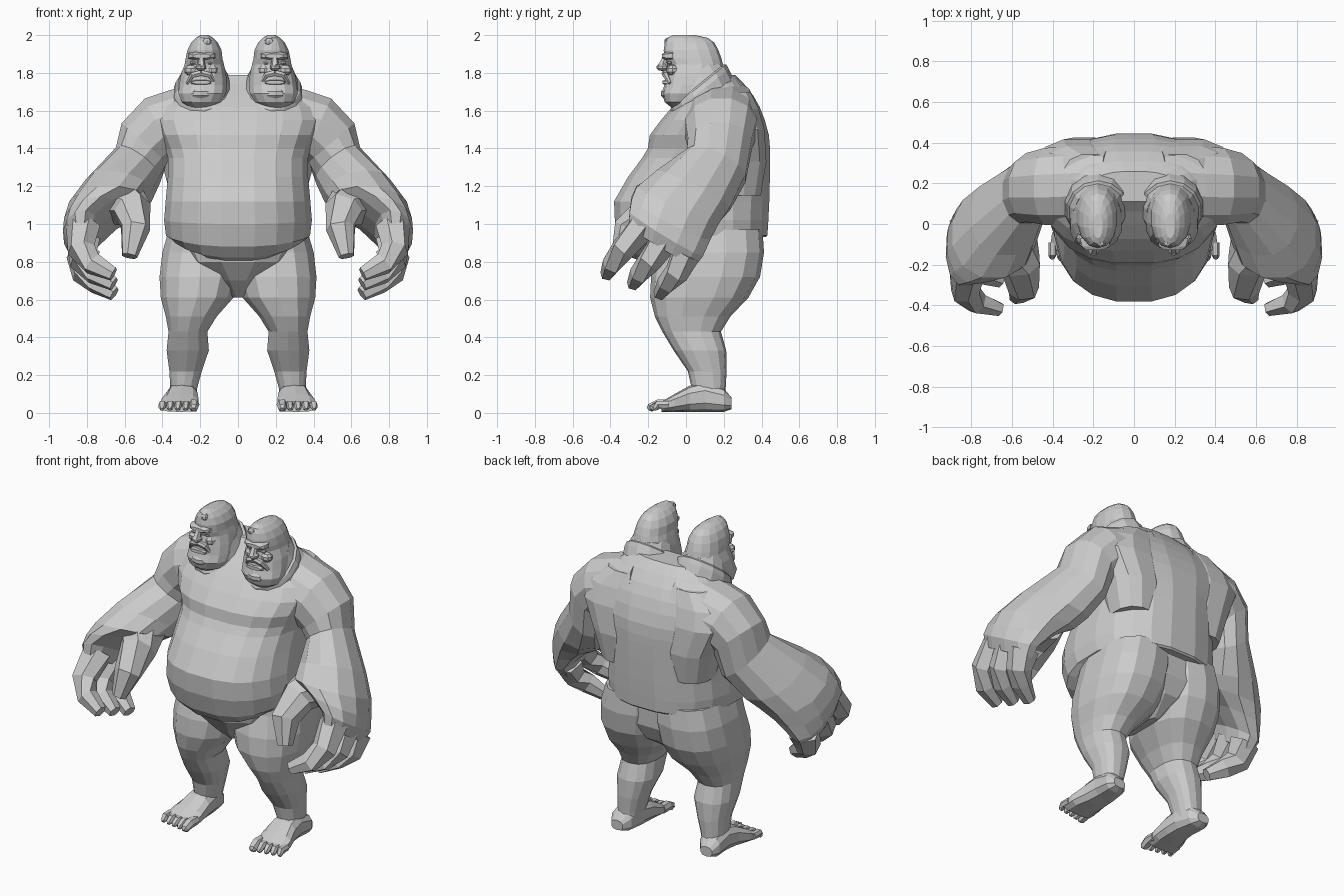
import bpy, bmesh, math
from mathutils import Vector as V

skin = bpy.data.materials.new("grey_skin")
skin.diffuse_color = (0.6, 0.6, 0.6, 1)


def finish(name, bm, mirror):
    bmesh.ops.recalc_face_normals(bm, faces=bm.faces)
    me = bpy.data.meshes.new(name)
    bm.to_mesh(me)
    bm.free()
    me.materials.append(skin)
    ob = bpy.data.objects.new(name, me)
    bpy.context.collection.objects.link(ob)
    if mirror:
        m = ob.modifiers.new("mirror", 'MIRROR')
        m.use_mirror_merge = False
    return ob


def spow(a, p):
    return math.copysign(abs(a) ** p, a)


def loft(name, rings, n=12, p=1.0, mirror=True, lifts=None):
    """Skin rings of (centre, half axis u, half axis v); lifts raise all but the front."""
    bm = bmesh.new()
    loops = []
    for k, (c, u, v) in enumerate(rings):
        loop = []
        for i in range(n):
            t = 2 * math.pi * (i + 0.5) / n
            q = V(c) + V(u) * spow(math.cos(t), p) + V(v) * spow(math.sin(t), p)
            if lifts:
                q.z += lifts[k] * (1 - max(0, -math.sin(t)) ** 1.5)
            loop.append(bm.verts.new(q))
        loops.append(loop)
    for a, b in zip(loops, loops[1:]):
        for i in range(n):
            j = (i + 1) % n
            bm.faces.new((a[i], a[j], b[j], b[i]))
    bm.faces.new(loops[0])
    bm.faces.new(loops[-1])
    return finish(name, bm, mirror)


def flat(z, x0, x1, y0, y1):
    """Horizontal ring from its x and y limits."""
    return ((x0 + x1) / 2, (y0 + y1) / 2, z), ((x1 - x0) / 2, 0, 0), (0, (y1 - y0) / 2, 0)


def upright(y, x0, x1, z0, z1):
    """Ring facing the front from its x and z limits."""
    return ((x0 + x1) / 2, y, (z0 + z1) / 2), ((x1 - x0) / 2, 0, 0), (0, 0, (z1 - z0) / 2)


def tube(name, path, radii, n=6, ref=(0, 1, 0), p=0.8, wide=1.0):
    pts = [V(q) for q in path]
    rings = []
    for i, c in enumerate(pts):
        t = (pts[min(i + 1, len(pts) - 1)] - pts[max(i - 1, 0)]).normalized()
        s = t.cross(V(ref)).normalized()
        rings.append((c, s * radii[i], t.cross(s) * radii[i] * wide))
    return loft(name, rings, n, p)


def blob(name, c, size, seg=8, rows=5):
    bm = bmesh.new()
    bmesh.ops.create_uvsphere(bm, u_segments=seg, v_segments=rows, radius=1)
    for v in bm.verts:
        v.co = V(c) + V(a * b for a, b in zip(v.co, size))
    return finish(name, bm, True)


# Torso: overhanging belly, chest ledge and humped back (z, lift, half width, front, back)
body = [(.80, .13, .30, -.24, .39), (.82, .11, .36, -.29, .425), (.88, .06, .385, -.345, .435),
        (1.0, .02, .395, -.38, .44), (1.12, 0, .387, -.385, .445), (1.25, 0, .375, -.31, .448),
        (1.35, 0, .375, -.235, .449), (1.40, 0, .39, -.205, .448), (1.47, 0, .42, -.195, .442),
        (1.55, 0, .45, -.135, .42), (1.62, 0, .43, -.075, .392), (1.68, 0, .37, -.01, .358),
        (1.74, 0, .29, .06, .31), (1.79, 0, .20, .11, .26)]
loft("torso", [flat(z, -w, w, f, b) for z, _, w, f, b in body], 20, .8, False,
     [r[1] for r in body])

# Shoulder blades bridging the back and the arms
loft("shoulder_blade", [flat(1.15, .1, .36, .12, .40), flat(1.33, .08, .41, .12, .43),
                        flat(1.50, .08, .49, .10, .42), flat(1.61, .08, .46, .10, .388),
                        flat(1.70, .08, .35, .12, .345)], 12, .85)

# Pelvis wedge sloping back under the belly
loft("pelvis", [flat(.61, -.03, .03, -.07, .20), flat(.70, -.14, .14, -.17, .335),
                flat(.80, -.28, .28, -.255, .385), flat(.94, -.36, .36, -.27, .39)], 12, .85, False)

# Legs and buttocks
loft("leg", [flat(.97, -.03, .37, -.15, .405), flat(.85, -.03, .405, -.15, .413),
             flat(.72, -.015, .42, -.185, .392), flat(.61, .02, .413, -.19, .33),
             flat(.51, .11, .385, -.165, .235), flat(.43, .16, .37, -.125, .185),
             flat(.33, .152, .38, -.065, .213), flat(.22, .19, .365, .01, .215),
             flat(.13, .215, .36, .03, .21), flat(.05, .23, .36, .04, .21)], 14, .82)

# Feet and toes
loft("foot", [upright(.242, .27, .35, .02, .08), upright(.20, .235, .375, .005, .13),
              upright(.10, .215, .375, .005, .165), upright(.02, .21, .385, .005, .145),
              upright(-.06, .205, .41, .005, .10), upright(-.13, .21, .415, .005, .06)], 10, .75)
for i in range(5):
    x, r, y = .232 + i * .042, (.028 if i == 0 else .021), -.20 + .008 * i
    tube("toe", [(x, -.09, .045), (x, -.15, .045), (x + .003, y + .01, .027), (x + .003, y, .018)],
         [r, r, r * .85, r * .45], 6, (1, 0, 0))

# Arms: sloping shoulder, forearm, wrist and palm
loft("arm", [((.12, .21, 1.58), (.04, 0, .19), (0, .17, 0)),
             ((.31, .19, 1.535), (.05, 0, .18), (0, .20, 0)),
             ((.42, .185, 1.505), (.075, 0, .165), (0, .195, 0)),
             ((.495, .18, 1.43), (.125, 0, .107), (0, .175, 0)),
             ((.53, .16, 1.31), (.12, 0, .078), (0, .16, -.07)),
             ((.63, .04, 1.18), (.18, 0, .03), (0, .20, -.10)),
             ((.69, -.045, 1.10), (.21, 0, -.01), (.0, .225, -.10)),
             ((.765, -.08, 1.03), (.158, 0, -.03), (-.01, .215, -.11)),
             ((.825, -.105, .95), (.102, 0, -.02), (-.01, .20, -.12)),
             ((.825, -.13, .88), (.07, 0, -.01), (-.01, .18, -.11))], 12, .93)
# Three thick fingers curl down and inward, index at the front
for i in range(3):
    f = i / 2
    base = V((.82, -.22, .99)).lerp(V((.82, .0, .84)), f)
    mid = V((.83, -.335, .865)).lerp(V((.81, -.05, .74)), f)
    bend = V((.77, -.39, .79)).lerp(V((.75, -.10, .69)), f)
    tip = V((.66, -.42, .735)).lerp(V((.655, -.14, .63)), f)
    tube("finger", [base, mid, bend, tip], [.088, .072, .06, .038], 6, (.3, 1, 0), .8, .9)
tube("thumb", [(.61, -.08, 1.12), (.555, -.20, 1.07), (.545, -.31, .97), (.575, -.355, .83)],
     [.13, .10, .078, .042], 7)

# Neck with a raised, tilted collar
loft("neck", [((.16, .12, 1.60), (.18, 0, 0), (0, .15, .13)),
              ((.178, .075, 1.70), (.165, 0, 0), (0, .152, .12)),
              ((.178, .065, 1.725), (.155, 0, 0), (0, .148, .12)),
              ((.18, .06, 1.732), (.14, 0, 0), (0, .138, .112)),
              ((.18, .04, 1.79), (.12, 0, 0), (0, .13, .09))], 14)

# Head
loft("head", [flat(1.615, .15, .25, -.075, .01), flat(1.645, .09, .30, -.112, .06),
              flat(1.69, .06, .318, -.128, .11), flat(1.735, .055, .315, -.115, .15),
              flat(1.79, .06, .305, -.11, .185), flat(1.845, .072, .285, -.10, .195),
              flat(1.875, .08, .28, -.115, .188), flat(1.92, .085, .27, -.118, .172),
              flat(1.96, .105, .25, -.112, .15), flat(1.985, .13, .225, -.10, .115),
              flat(2.0, .155, .20, -.07, .05)], 14, .9)

# Face: brow, nose, eyes, cheeks, drooping lip, mouth, chin and boil
loft("brow", [upright(-.07, .11, .27, 1.865, 1.915), upright(-.11, .12, .26, 1.87, 1.91),
              upright(-.128, .145, .24, 1.878, 1.90)], 8, .7)
blob("nose", (.197, -.125, 1.83), (.03, .033, .02))
tube("nose_bridge", [(.193, -.105, 1.89), (.196, -.13, 1.835)], [.014, .022], 6, (1, 0, 0))
for s in (-1, 1):
    x = .195 + s * .045
    blob("eye", (x, -.088, 1.853), (.017, .014, .01), 6, 4)
    blob("cheek", (.195 + s * .055, -.072, 1.815), (.036, .033, .03))
    tube("lip", [(.195, -.112, 1.80), (x, -.11, 1.79), (.195 + s * .075, -.085, 1.745)],
         [.017, .016, .009], 6)
loft("lower_lip", [upright(-.09, .135, .255, 1.735, 1.765), upright(-.125, .145, .245, 1.74, 1.76)], 8, .7)
blob("chin", (.195, -.09, 1.69), (.06, .045, .035))
blob("boil", (.165, -.096, 1.965), (.026, .02, .022))
